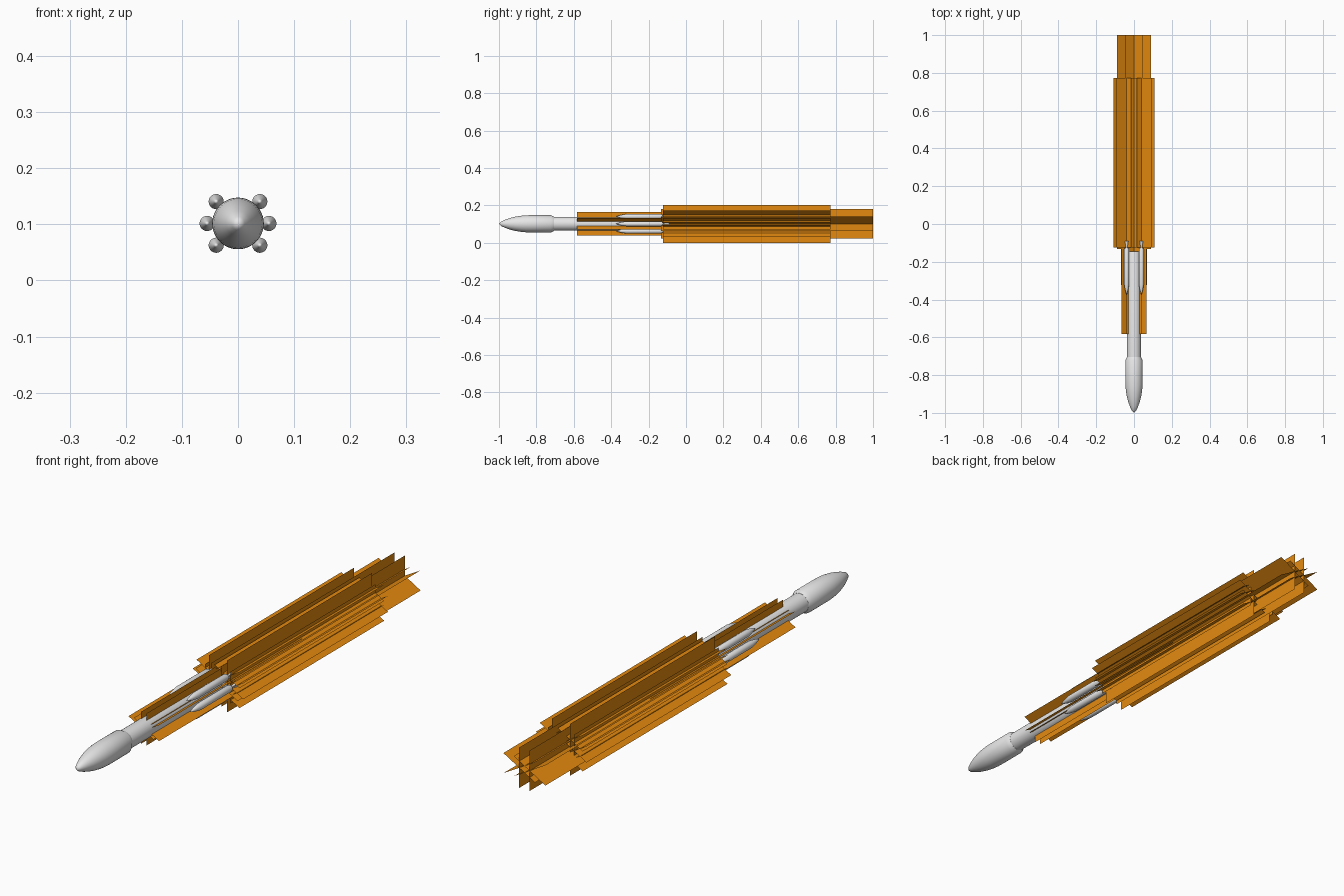
import bpy, bmesh, math

if "Cube" in bpy.data.objects:
    bpy.data.objects.remove(bpy.data.objects["Cube"])

CZ = 0.1015  # height of the rocket axis


def material(name, rgb):
    m = bpy.data.materials.new(name)
    m.diffuse_color = (*rgb, 1)
    m.use_nodes = True
    m.node_tree.nodes["Principled BSDF"].inputs["Base Color"].default_value = m.diffuse_color
    return m


grey = material("light_grey", (0.8, 0.8, 0.8))
orange = material("flame_orange", (0.78, 0.255, 0.005))


def finish(name, bm, mat):
    mesh = bpy.data.meshes.new(name)
    bm.to_mesh(mesh)
    bm.free()
    mesh.materials.append(mat)
    obj = bpy.data.objects.new(name, mesh)
    bpy.context.collection.objects.link(obj)
    return obj


def lathe(name, profile, x=0, z=0, sides=32):
    """Turn (radius, y) points around an axis parallel to y."""
    bm = bmesh.new()
    rings = []
    for r, y in profile:
        if r == 0:
            rings.append([bm.verts.new((x, y, CZ + z))] * sides)
        else:
            rings.append([bm.verts.new((x + r * math.cos(2 * math.pi * i / sides), y,
                                        CZ + z + r * math.sin(2 * math.pi * i / sides)))
                          for i in range(sides)])
    for a, b in zip(rings, rings[1:]):
        for i in range(sides):
            j = (i + 1) % sides
            corners = list(dict.fromkeys((a[i], a[j], b[j], b[i])))
            bm.faces.new(corners)
    bmesh.ops.recalc_face_normals(bm, faces=bm.faces)
    obj = finish(name, bm, grey)
    bpy.ops.object.select_all(action='DESELECT')
    obj.select_set(True)
    bpy.context.view_layer.objects.active = obj
    bpy.ops.object.shade_smooth_by_angle(angle=math.radians(35))


def flame(name, x, z, half, y0, y1):
    """Three flat sheets crossing on the exhaust axis, one of them upright."""
    bm = bmesh.new()
    for deg in (30, 90, 150):
        dx = half * math.cos(math.radians(deg))
        dz = half * math.sin(math.radians(deg))
        bm.faces.new([bm.verts.new(p) for p in (
            (x - dx, y0, CZ + z - dz), (x + dx, y0, CZ + z + dz),
            (x + dx, y1, CZ + z + dz), (x - dx, y1, CZ + z - dz))])
    finish(name, bm, orange)


# Nose fairing with pointed ogive and tapered shoulder
lathe("nose_fairing", [(0, -1), (0.012, -0.988), (0.022, -0.966), (0.031, -0.940),
                       (0.038, -0.912), (0.043, -0.882), (0.0455, -0.855), (0.046, -0.83),
                       (0.046, -0.722), (0.0375, -0.705), (0, -0.705)], sides=48)

# Core body
lathe("core_body", [(0, -0.71), (0.037, -0.71), (0.037, -0.155),
                    (0.034, -0.145), (0, -0.145)], sides=48)

# Pair of main engines and flames, plus the upper stage flames
for side, s in (("left", -1), ("right", 1)):
    lathe(side + "_main_nozzle", [(0, -0.15), (0.006, -0.148), (0.010, -0.135),
                                  (0.0135, -0.112), (0.0115, -0.112), (0, -0.135)],
          x=s * 0.0195, sides=24)
    flame(side + "_main_flame", s * 0.0225, 0, 0.079, -0.133, 1.0)
    flame(side + "_upper_flame", s * 0.012, 0, 0.0625, -0.583, 0.31)

# Six strap-on boosters, each with its nozzle and flame
for n, deg in enumerate((0, 45, 135, 180, 225, 315), 1):
    bx = 0.055 * math.cos(math.radians(deg))
    bz = 0.055 * math.sin(math.radians(deg))
    lathe(f"booster_{n}", [(0, -0.375), (0.004, -0.365), (0.009, -0.345), (0.0135, -0.318),
                           (0.0135, -0.135), (0.010, -0.126), (0, -0.126)], bx, bz, 24)
    lathe(f"booster_nozzle_{n}", [(0, -0.13), (0.005, -0.128), (0.006, -0.115),
                                  (0.011, -0.09), (0.009, -0.09), (0, -0.115)], bx, bz, 24)
    flame(f"booster_flame_{n}", bx, bz, 0.0625, -0.124, 0.772)
